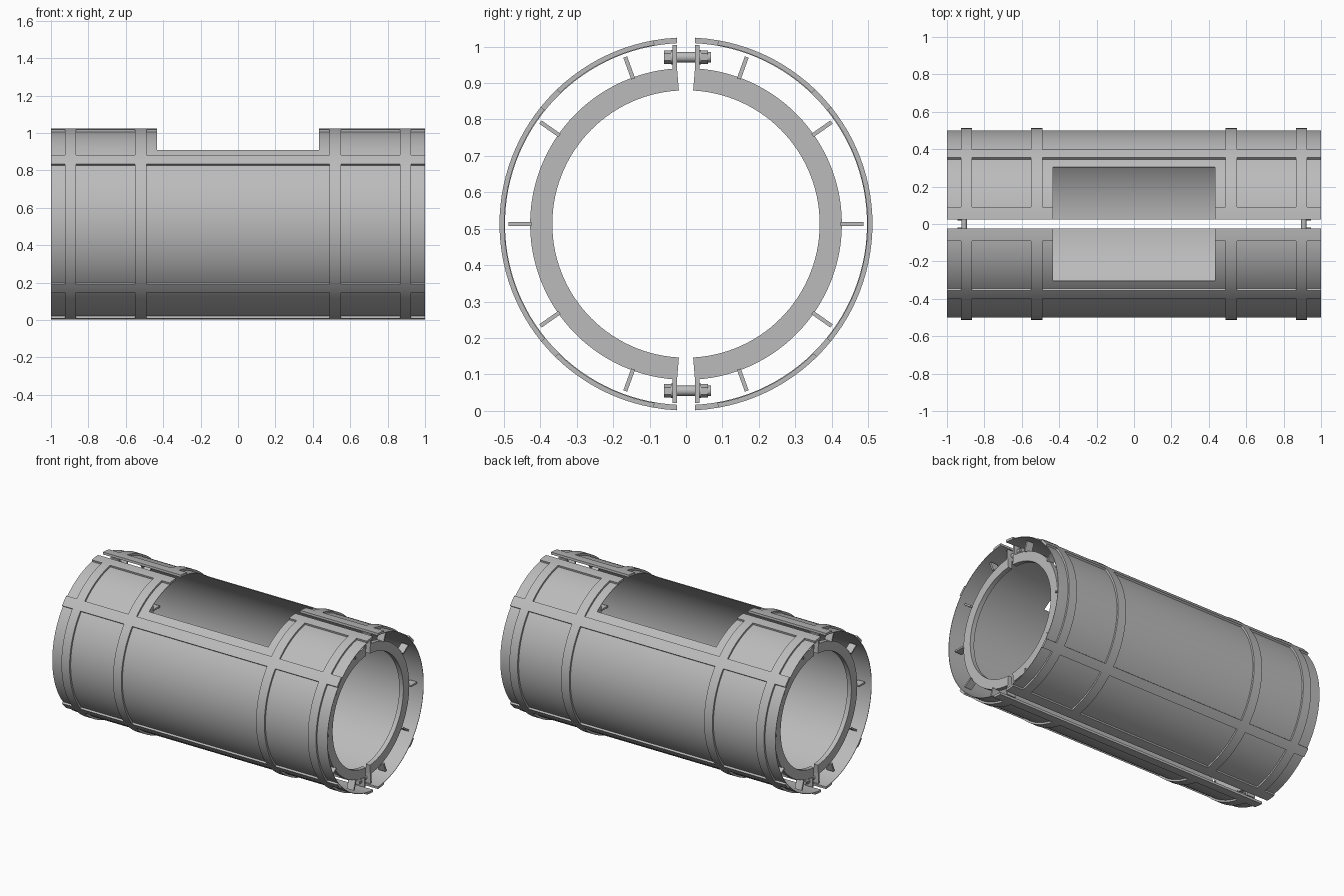
import bpy, bmesh
from math import radians, sin, cos, pi
from mathutils import Matrix

if "Cube" in bpy.data.objects:
    bpy.data.objects.remove(bpy.data.objects["Cube"], do_unlink=True)

CZ = 0.513          # height of the cylinder axis
GAP = 87.2          # half shells stop here, leaving the split open

steel = bpy.data.materials.new("steel_grey")
steel.use_nodes = True
GREY = (0.5, 0.5, 0.5, 1)
steel.diffuse_color = GREY
steel.node_tree.nodes["Principled BSDF"].inputs["Base Color"].default_value = GREY


def finish(name, bm, thickness=0):
    bmesh.ops.recalc_face_normals(bm, faces=bm.faces)
    mesh = bpy.data.meshes.new(name)
    bm.to_mesh(mesh)
    bm.free()
    mesh.materials.append(steel)
    ob = bpy.data.objects.new(name, mesh)
    bpy.context.collection.objects.link(ob)
    bpy.ops.object.select_all(action='DESELECT')
    ob.select_set(True)
    bpy.context.view_layer.objects.active = ob
    if thickness:
        mod = ob.modifiers.new("thickness", 'SOLIDIFY')
        mod.thickness = thickness
        mod.offset = -1
        bpy.ops.object.modifier_apply(modifier=mod.name)
    bpy.ops.object.shade_smooth_by_angle(angle=radians(30))
    return ob


def curved_sheet(name, side, radius, thickness, xs, breaks, keep):
    """Half-cylinder sheet; keep(x, angle) decides which cells exist."""
    angles = [breaks[0]]
    for a, b in zip(breaks, breaks[1:]):
        n = max(1, round((b - a) / 3))
        angles += [a + (b - a) * (i + 1) / n for i in range(n)]
    bm = bmesh.new()
    rows = [[bm.verts.new((x, side * radius * cos(radians(a)), CZ + radius * sin(radians(a))))
             for a in angles] for x in xs]
    for i in range(len(xs) - 1):
        for j in range(len(angles) - 1):
            if keep((xs[i] + xs[i + 1]) / 2, (angles[j] + angles[j + 1]) / 2):
                quad = [rows[i][j], rows[i + 1][j], rows[i + 1][j + 1], rows[i][j + 1]]
                # keep the normals facing outward on both halves
                bm.faces.new(quad if side > 0 else quad[::-1])
    loose = [v for v in bm.verts if not v.link_faces]
    bmesh.ops.delete(bm, geom=loose, context='VERTS')
    mesh = bpy.data.meshes.new(name)
    return finish(name, bm, thickness)


def box(name, size, loc, tilt=0):
    bm = bmesh.new()
    bmesh.ops.create_cube(bm, size=1)
    m = Matrix.Translation(loc) @ Matrix.Rotation(tilt, 4, 'X') @ Matrix.Diagonal((*size, 1))
    bmesh.ops.transform(bm, matrix=m, verts=bm.verts)
    return finish(name, bm)


def rod(name, radius, y0, y1, x, z, sides):
    bm = bmesh.new()
    bmesh.ops.create_cone(bm, cap_ends=True, segments=sides, radius1=radius,
                          radius2=radius, depth=y1 - y0)
    m = Matrix.Translation((x, (y0 + y1) / 2, z)) @ Matrix.Rotation(pi / 2, 4, 'X')
    bmesh.ops.transform(bm, matrix=m, verts=bm.verts)
    return finish(name, bm)


# Window in the top of the shell, bands around it and strips along it
WIN_X, WIN_A = 0.433, 52.5
BANDS = [(-0.925, -0.866), (-0.55, -0.49), (0.49, 0.55), (0.866, 0.925)]
STRIPS = [(-GAP, -79.9), (-45.5, -39), (38.8, 46.2), (79.9, GAP)]


def outside_window(x, a):
    return abs(x) > WIN_X or a < WIN_A


def on_lattice(x, a):
    banded = any(p < x < q for p, q in BANDS)
    stripped = any(p < a < q for p, q in STRIPS)
    return (banded or stripped) and outside_window(x, a)


lattice_x = sorted([-1, -WIN_X, WIN_X, 1] + [v for b in BANDS for v in b])
lattice_a = sorted([WIN_A] + [v for s in STRIPS for v in s])

for side, half in ((-1, "front"), (1, "back")):
    curved_sheet(half + "_shell", side, 0.5, 0.003, [-1, -WIN_X, WIN_X, 1],
                 [-GAP, WIN_A, GAP], outside_window)
    curved_sheet(half + "_reinforcing_lattice", side, 0.512, 0.012,
                 lattice_x, lattice_a, on_lattice)

    for end, word in ((-1, "right"), (1, "left")):
        tag = f"{word}_{half}_"
        # Half ring inside each end
        curved_sheet(tag + "support_ring", side, 0.428, 0.061,
                     sorted([end * 0.915, end * 0.945]), [-86.7, 86.7],
                     lambda x, a: True)
        # Spacer fins standing out from the ring
        for deg in (-70, -35, 0, 35, 70):
            a = radians(deg) if side > 0 else pi - radians(deg)
            r = 0.456
            box(tag + "spacer_fin", (0.05, 0.064, 0.011),
                (end * 0.935, r * cos(a), CZ + r * sin(a)), a)
        # Clamp plates at the split
        for up in (-1, 1):
            box(tag + "clamp_plate", (0.06, 0.012, 0.068),
                (end * 0.915, side * 0.031, CZ + up * 0.457))

# Clamp bolts crossing the split
for end in (-1, 1):
    for up in (-1, 1):
        x, z = end * 0.908, CZ + up * 0.458
        rod("bolt_shank", 0.014, -0.05, 0.069, x, z, 20)
        rod("bolt_head", 0.019, -0.06, -0.041, x, z, 6)
        rod("bolt_washer", 0.02, -0.041, -0.037, x, z, 20)
        rod("bolt_nut", 0.019, 0.041, 0.06, x, z, 6)
        rod("nut_washer", 0.02, 0.037, 0.041, x, z, 20)
